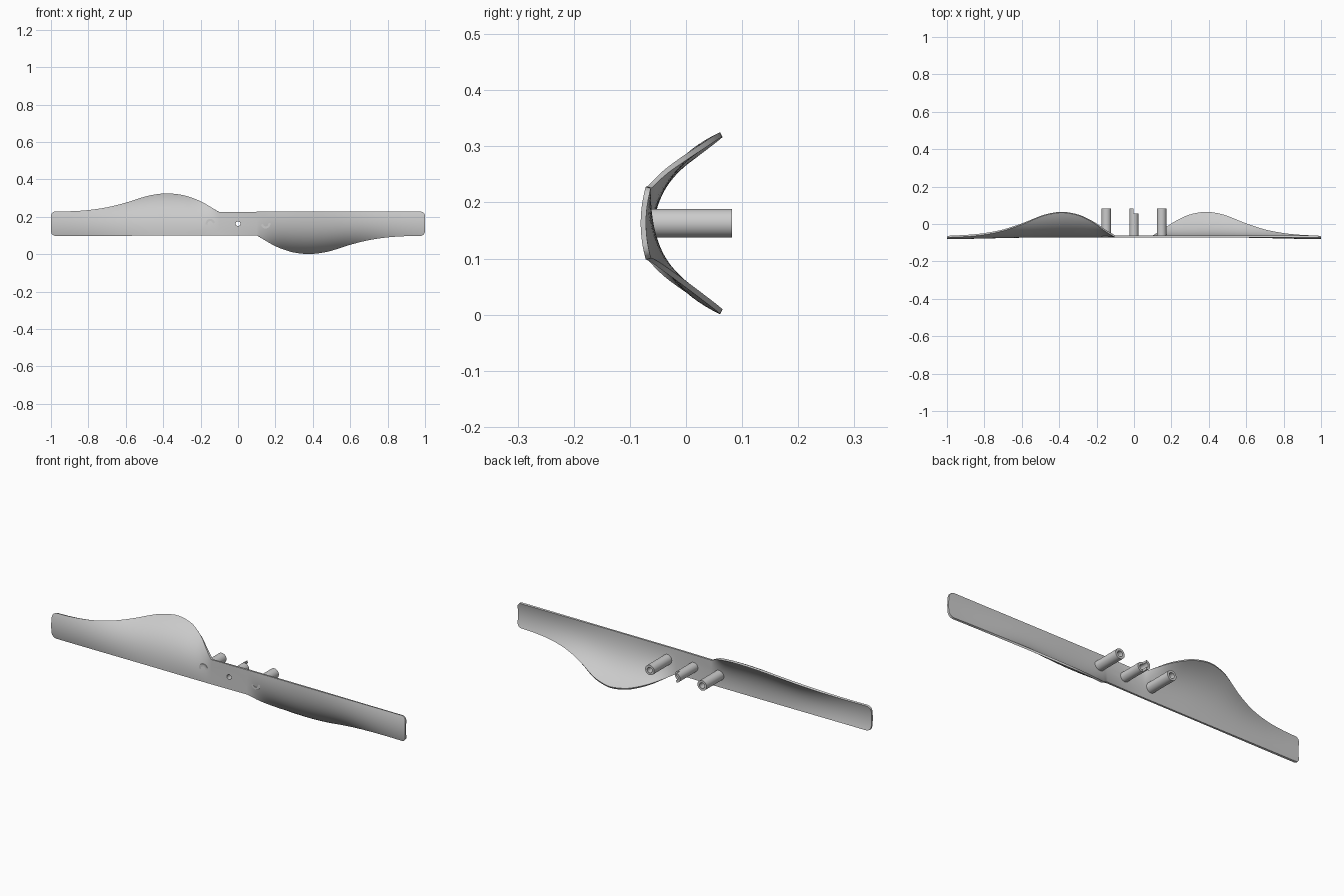
import bpy, bmesh, math

if "Cube" in bpy.data.objects:
    bpy.data.objects.remove(bpy.data.objects["Cube"])

ZC = 0.163          # height of the rotation axis
THICK = 0.0095
# flared edge of the right blade: x, y, z
EDGE = [(.1, -.067, .101), (.15, -.037, .072), (.2, -.001, .046), (.25, .028, .027),
        (.3, .049, .013), (.38, .063, .005), (.45, .055, .012), (.5, .041, .023),
        (.6, .0, .054), (.7, -.033, .078), (.8, -.053, .092), (.9, -.063, .098),
        (1.0, -.067, .099)]


def finish(bm, name):
    bmesh.ops.recalc_face_normals(bm, faces=bm.faces)
    mesh = bpy.data.meshes.new(name)
    bm.to_mesh(mesh)
    bm.free()
    ob = bpy.data.objects.new(name, mesh)
    bpy.context.collection.objects.link(ob)
    return ob


def select(ob):
    bpy.ops.object.select_all(action='DESELECT')
    ob.select_set(True)
    bpy.context.view_layer.objects.active = ob


def edge_at(x):
    """Smooth interpolation along the flared edge."""
    if x <= EDGE[0][0]:
        return EDGE[0][1:]
    i = max(k for k in range(len(EDGE) - 1) if EDGE[k][0] <= x)
    a, b = EDGE[i], EDGE[i + 1]
    p = EDGE[i - 1] if i else a
    n = EDGE[min(i + 2, len(EDGE) - 1)]
    h = b[0] - a[0]
    t = (x - a[0]) / h
    out = []
    for k in (1, 2):
        ma = (b[k] - p[k]) / (b[0] - p[0]) * h
        mb = (n[k] - a[k]) / (n[0] - a[0]) * h
        out.append((2*t**3 - 3*t*t + 1) * a[k] + (t**3 - 2*t*t + t) * ma
                   + (3*t*t - 2*t**3) * b[k] + (t**3 - t*t) * mb)
    return out


def section(x, n=20):
    """Curved cross-section of the right half, straight edge first."""
    y2, z2 = edge_at(x)
    y0, z0 = -.067, .227
    f = (y2 + .067) / .13                       # flare amount
    s = min(max((x - .1) / .25, 0), 1)
    s = s * s * (3 - 2 * s)                     # camber fades in from the root
    cy = -.067 - .018 * s * (1 - f) - .006 * f
    cz = .5 * (z0 + z2) - .047 * f
    r = .025                                    # rounded tip corners
    d = r - math.sqrt(max(r * r - max(x - 1 + r, 0) ** 2, 0))
    t0 = d / .128
    pts = []
    for j in range(n + 1):
        t = t0 + (1 - 2 * t0) * j / n
        u = 1 - t
        pts.append((x, u*u*y0 + 2*u*t*cy + t*t*y2, u*u*z0 + 2*u*t*cz + t*t*z2))
    return pts


# Twisted two-bladed propeller sheet, right half repeated by a half turn
xs = [0, .1] + [.1 + .875 * i / 50 for i in range(1, 51)]
xs += [.975 + .025 * math.sin(math.pi / 2 * i / 6) for i in range(1, 7)]
rows = [[(-x, y, 2 * ZC - z) for x, y, z in reversed(section(v))] for v in reversed(xs[1:])]
rows += [section(v) for v in xs[1:]]
bm = bmesh.new()
grid = [[bm.verts.new(p) for p in row] for row in rows]
for a, b in zip(grid, grid[1:]):
    for j in range(len(a) - 1):
        bm.faces.new((a[j], a[j + 1], b[j + 1], b[j]))
propeller = finish(bm, "propeller_blades")
solid = propeller.modifiers.new("thickness", 'SOLIDIFY')
solid.thickness = THICK
solid.offset = 0

# Axle hole through the middle
bpy.ops.mesh.primitive_cylinder_add(vertices=32, radius=.0125, depth=.1,
                                    location=(0, -.067, ZC), rotation=(math.pi / 2, 0, 0))
cutter = bpy.context.object
cutter.name = "axle_hole_cutter"
cutter.hide_render = True
cut = propeller.modifiers.new("axle_hole", 'BOOLEAN')
cut.operation = 'DIFFERENCE'
cut.solver = 'EXACT'
cut.object = cutter
select(propeller)
for m in ("thickness", "axle_hole"):
    bpy.ops.object.modifier_apply(modifier=m)
bpy.data.objects.remove(cutter)
bpy.ops.object.shade_smooth_by_angle(angle=math.radians(35))


def tube(name, x, y0, y1, outer=.0255, inner=.014, a0=0, a1=360, n=40):
    """Hollow tube along y, or an arc of one with closed ends."""
    full = a1 - a0 == 360
    bm = bmesh.new()
    rings = []
    for i in range(n if full else n + 1):
        a = math.radians(a0 + (a1 - a0) * i / n)
        rings.append([bm.verts.new((x + r * math.cos(a), y, ZC + r * math.sin(a)))
                      for r, y in ((outer, y0), (outer, y1), (inner, y1), (inner, y0))])
    pairs = list(zip(rings, rings[1:])) + ([(rings[-1], rings[0])] if full else [])
    for p, q in pairs:
        for j in range(4):
            k = (j + 1) % 4
            bm.faces.new((p[j], p[k], q[k], q[j]))
    if not full:
        bm.faces.new(rings[0])
        bm.faces.new(rings[-1])
    ob = finish(bm, name)
    select(ob)
    bpy.ops.object.shade_smooth_by_angle(angle=math.radians(35))


# Side posts, central hub and its half-round drive tooth
for side, label in ((-1, "left"), (1, "right")):
    tube(label + "_post", side * .148, -.069, .082)
tube("axle_hub", 0, -.069, .055, outer=.024, inner=.0125)
tube("drive_tooth", 0, .055, .082, outer=.024, inner=.0125, a0=97, a1=263, n=24)
